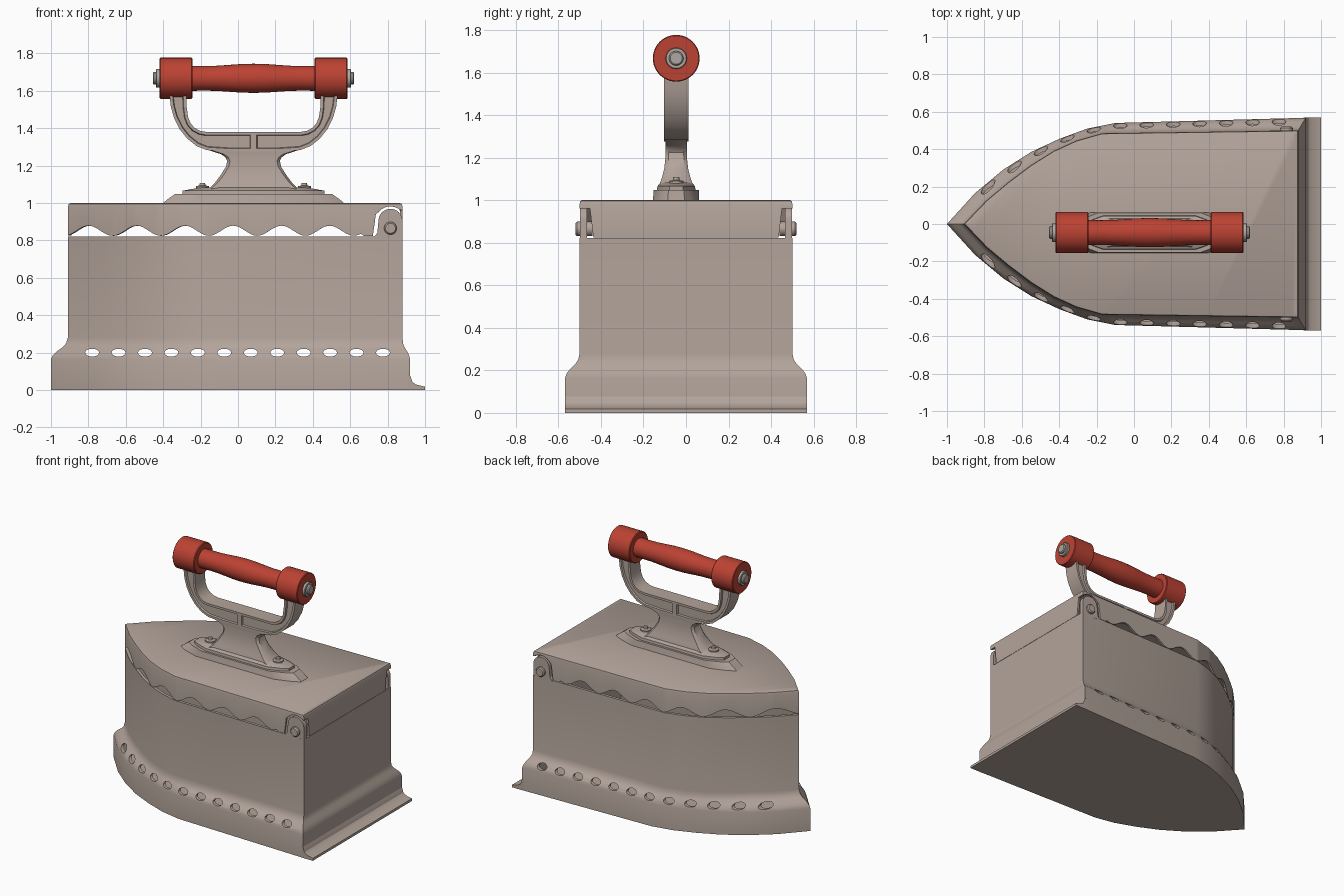
import bpy, bmesh, math
from mathutils import Vector

if "Cube" in bpy.data.objects:
    bpy.data.objects.remove(bpy.data.objects["Cube"])

def material(name, rgb):
    m = bpy.data.materials.new(name)
    m.diffuse_color = (*rgb, 1)
    m.use_nodes = True
    m.node_tree.nodes["Principled BSDF"].inputs["Base Color"].default_value = m.diffuse_color
    return m

IRON = material("warm_grey_iron", (0.45, 0.37, 0.325))
RED = material("red_grip", (0.50, 0.055, 0.033))
STEEL = material("steel_grey", (0.42, 0.39, 0.355))
CX, CY, GZ = 0.083, -0.046, 1.667      # handle centre and grip height

def finish(name, bm, mat, angle=30, solid=0, cutter=None):
    """Turn a bmesh into an object, apply thickness and cuts, shade by angle."""
    bmesh.ops.recalc_face_normals(bm, faces=bm.faces[:])
    me = bpy.data.meshes.new(name)
    bm.to_mesh(me)
    bm.free()
    me.materials.append(mat)
    ob = bpy.data.objects.new(name, me)
    bpy.context.scene.collection.objects.link(ob)
    if solid:
        m = ob.modifiers.new("thickness", 'SOLIDIFY')
        m.thickness, m.offset, m.use_even_offset = solid, -1, True
    if cutter:
        m = ob.modifiers.new("holes", 'BOOLEAN')
        m.operation, m.object, m.solver = 'DIFFERENCE', cutter, 'EXACT'
    bpy.ops.object.select_all(action='DESELECT')
    ob.select_set(True)
    bpy.context.view_layer.objects.active = ob
    if solid or cutter:
        bpy.ops.object.convert(target='MESH')
    bpy.ops.object.shade_smooth_by_angle(angle=math.radians(angle))
    return ob

def add_loft(bm, rings, start=True, end=True):
    vs = [[bm.verts.new(p) for p in r] for r in rings]
    n = len(vs[0])
    for a, b in zip(vs, vs[1:]):
        for i in range(n):
            j = (i + 1) % n
            bm.faces.new((a[i], a[j], b[j], b[i]))
    if start:
        bm.faces.new(vs[0][::-1])
    if end:
        bm.faces.new(vs[-1])

def loft(name, rings, mat, angle=30, solid=0, cutter=None, end=True):
    bm = bmesh.new()
    add_loft(bm, rings, end=end)
    return finish(name, bm, mat, angle, solid, cutter)

def circle(axis, pos, u, v, ru, rv=None, n=32):
    rv = rv or ru
    out = []
    for k in range(n):
        a = 2 * math.pi * k / n
        p, q = u + ru * math.cos(a), v + rv * math.sin(a)
        out.append({'x': (pos, p, q), 'y': (p, pos, q), 'z': (p, q, pos)}[axis])
    return out

def lathe(name, axis, u, v, profile, mat, n=32):
    return loft(name, [circle(axis, p, u, v, r, n=n) for p, r in profile], mat)

def prism_y(name, poly, y0, y1, mat):
    return loft(name, [[(x, y, z) for x, z in poly] for y in (y0, y1)], mat)

# half outlines of the foot and of the upper wall, from tip to back
FOOT = [(-1, 0), (-.85, .165), (-.7, .29), (-.55, .385), (-.4, .455), (-.25, .51), (-.1, .54), (.92, .568)]
WALL = [(-.91, 0), (-.79, .125), (-.67, .225), (-.55, .315), (-.43, .39), (-.31, .445), (-.17, .485), (.88, .5)]

def outline(f, back):
    half = [(a[0] + (b[0] - a[0]) * f, a[1] + (b[1] - a[1]) * f) for a, b in zip(WALL, FOOT)]
    half[-1] = (back, half[-1][1])
    return [(x, -y) for x, y in half] + [(x, y) for x, y in half[:0:-1]]

# air hole cutters running through both sides
bm = bmesh.new()
for k in range(12):
    x = -.78 + k * 1.555 / 11
    add_loft(bm, [circle('y', y, x, .2, .037, .021, 20) for y in (-.8, .8)])
cutter = finish("hole_cutter", bm, IRON)
cutter.hide_render = True

# hollow body
levels = [(0, 1, .92), (.165, 1, .92), (.185, .9, .915), (.205, .68, .905), (.23, .3, .89),
          (.25, .1, .882), (.28, 0, .88), (.822, 0, .88)]
loft("body", [[(x, y, z) for x, y in outline(f, b)] for z, f, b in levels],
     IRON, solid=.02, cutter=cutter, end=False)
bpy.data.objects.remove(cutter)

# rear heel ledge
prism_y("heel_ledge", [(.905, 0), (1, 0), (1, .018), (.95, .03), (.932, .045), (.922, .075), (.905, .1)],
        -.569, .569, IRON)

# lid with a scalloped skirt and notched rear corners
def resample(pts, step):
    out = []
    for a, b in zip(pts, pts[1:] + pts[:1]):
        a, b = Vector(a), Vector(b)
        n = max(1, round((b - a).length / step))
        out += [a.lerp(b, i / n) for i in range(n)]
    return out

def skirt_bottom(x, y):
    if x > .875:                                   # rear flap
        return .824 if abs(y) < .45 else .96
    if x > .735:                                   # arch over the hinge lug
        return max(.9 + math.sqrt(max(0, .082 ** 2 - (x - .815) ** 2)), .94)
    if x > .66:
        return .824
    return .852 + .027 * math.cos(2 * math.pi * (x + .80) / .258)

rim = resample(outline(0, .88), .016)
loft("lid", [[(p.x * .98, p.y * .98, 1) for p in rim],
             [(p.x * .994, p.y * .994, .996) for p in rim],
             [(p.x, p.y, .982) for p in rim],
             [(p.x, p.y, skirt_bottom(p.x, p.y)) for p in rim]],
     IRON, angle=40, solid=.014, end=False)

# hinge lugs and pins
for s, side in ((-1, "front"), (1, "back")):
    arch = [(.815 + .064 * math.cos(a), .905 + .064 * math.sin(a))
            for a in [math.pi * k / 16 for k in range(17)]]
    prism_y(side + "_hinge_lug", [(.879, .8)] + arch + [(.745, .84), (.725, .815)], s * .465, s * .499, IRON)
    lathe(side + "_hinge_pin", 'y', .815, .865, [(s * .44, .034), (s * .512, .034), (s * .52, .027)], IRON, 20)

# handle foot: two tiers and a waisted neck
def octagon(z, dx, hw):
    q = [(dx, .35 * hw), (.9 * dx, .62 * hw), (.65 * dx, hw)]
    q += [(-x, y) for x, y in q[::-1]]
    q += [(-x, -y) for x, y in q]
    return [(CX + x, CY + y, z) for x, y in q]

loft("handle_foot", [octagon(*t) for t in ((.995, .49, .108), (1.02, .46, .108), (1.048, .42, .106))], IRON)
loft("handle_foot_step", [octagon(*t) for t in ((1.04, .38, .092), (1.066, .38, .088), (1.082, .29, .075))], IRON)

def box_ring(z, dx, hw):
    q = [(dx, -hw * .7), (dx, hw * .7), (dx - .015, hw), (-dx + .015, hw),
         (-dx, hw * .7), (-dx, -hw * .7), (-dx + .015, -hw), (dx - .015, -hw)]
    return [(CX + x, CY + y, z) for x, y in q]

loft("handle_neck", [box_ring(*t) for t in (
    (1.06, .27, .08), (1.085, .23, .074), (1.11, .205, .066), (1.15, .175, .056), (1.195, .147, .051),
    (1.225, .141, .05), (1.245, .15, .05), (1.262, .175, .05), (1.276, .22, .051), (1.29, .255, .052))],
    IRON, angle=35)

# foot bolts
for x in (-.19, .355):
    lathe("foot_bolt", 'z', x, CY, [(1.06, .035), (1.09, .035), (1.094, .016), (1.108, .014)], IRON, 16)

# handle arms: (inner x, z, outer x, z), with recessed panels on both faces
ARM = [(0, 1.38, 0, 1.275), (.13, 1.38, .13, 1.275), (.25, 1.38, .25, 1.283), (.285, 1.386, .305, 1.305),
       (.315, 1.402, .355, 1.345), (.337, 1.427, .395, 1.395), (.35, 1.46, .425, 1.455),
       (.357, 1.51, .442, 1.515), (.36, 1.60, .452, 1.60)]
bm = bmesh.new()
for s in (-1, 1):
    rings = []
    for xi, zi, xo, zo in ARM:
        rings.append([(CX + s * x, CY + y, z) for x, z, y in
                      ((xi, zi, -.057), (xo, zo, -.057), (xo, zo, .057), (xi, zi, .057))])
    add_loft(bm, rings)
bmesh.ops.recalc_face_normals(bm, faces=bm.faces[:])
panels = [f for f in bm.faces if abs(f.normal.y) > .9]
bmesh.ops.inset_region(bm, faces=panels, thickness=.016, use_even_offset=True)
bmesh.ops.inset_region(bm, faces=panels, thickness=.004, depth=-.012, use_even_offset=True)
finish("handle_arms", bm, IRON)

# turned red grip
half = [(.502, .106), (.498, .11), (.332, .11), (.327, .105), (.327, .067), (.27, .066), (.2, .067),
        (.14, .071), (.07, .076)]
profile = [(CX - d, r) for d, r in half] + [(CX, .078)] + [(CX + d, r) for d, r in half[::-1]]
lathe("grip", 'x', CY, GZ, profile, RED, 48)

# rod ends and nuts
for s, side in ((-1, "left"), (1, "right")):
    lathe(side + "_rod_nut", 'x', CY, GZ,
          [(CX + s * d, r) for d, r in ((.48, .05), (.518, .05), (.521, .047), (.521, .034), (.532, .034), (.538, .028))],
          STEEL, 24)
